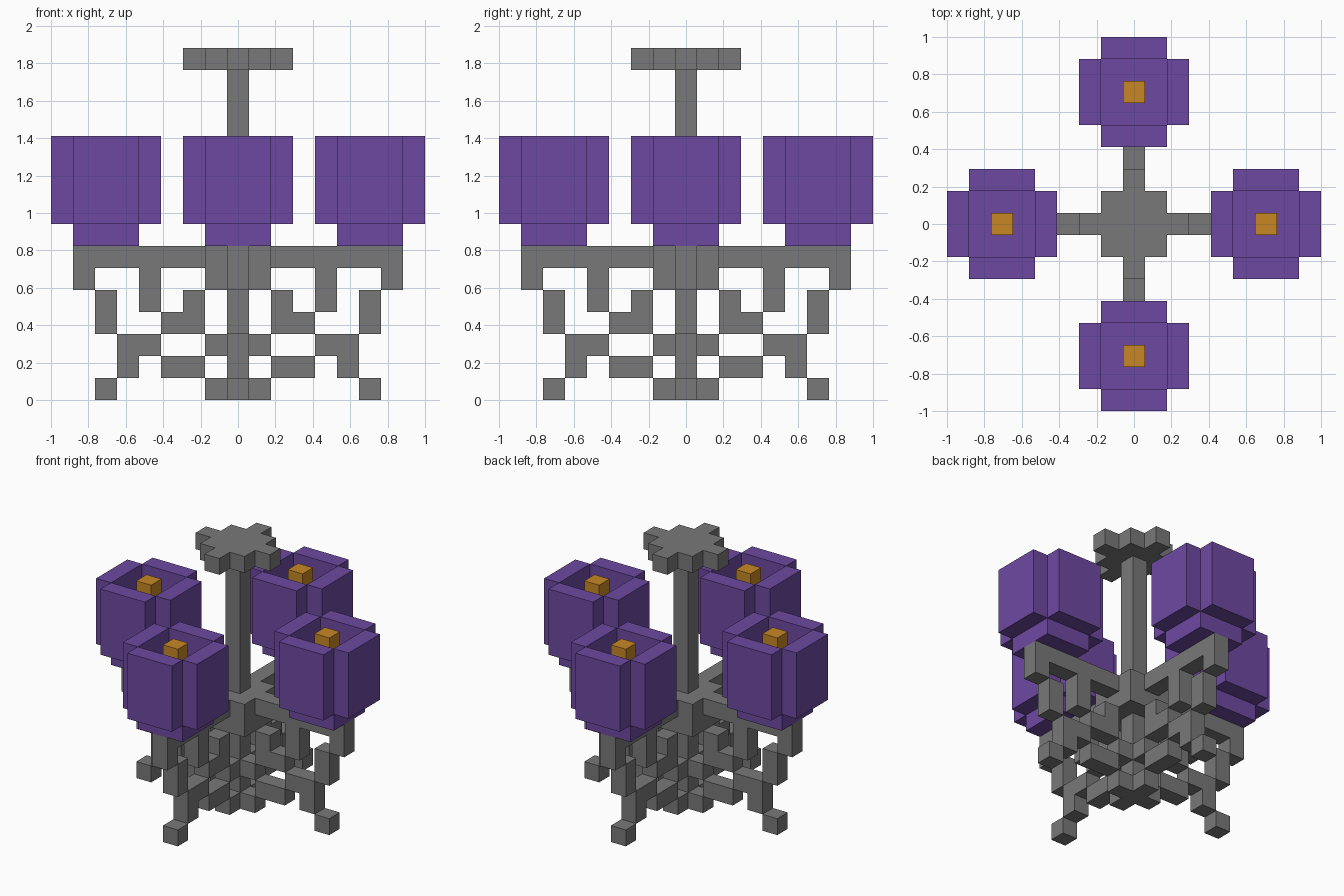
import bpy
import bmesh
from mathutils import Vector

if "Cube" in bpy.data.objects:
    bpy.data.objects.remove(bpy.data.objects["Cube"], do_unlink=True)

U = 2 / 17  # edge length of one block


def material(name, rgb):
    mat = bpy.data.materials.new(name)
    mat.use_nodes = True
    mat.diffuse_color = (*rgb, 1)
    bsdf = mat.node_tree.nodes["Principled BSDF"]
    bsdf.inputs["Base Color"].default_value = (*rgb, 1)
    bsdf.inputs["Roughness"].default_value = 0.9
    return mat


IRON = material("grey_iron", (0.19, 0.19, 0.19))
PURPLE = material("purple", (0.155, 0.066, 0.355))
ORANGE = material("orange", (0.57, 0.245, 0.018))


def block(xs, ys, zs):
    """All cells in inclusive index ranges."""
    return {(x, y, z)
            for x in range(xs[0], xs[1] + 1)
            for y in range(ys[0], ys[1] + 1)
            for z in range(zs[0], zs[1] + 1)}


def turn(cells, times):
    """Quarter turns about the vertical axis."""
    for _ in range(times):
        cells = {(-y, x, z) for x, y, z in cells}
    return cells


def build(name, cells, mat):
    """Skin the outside of a set of cells and merge flat areas."""
    bm = bmesh.new()
    for cell in cells:
        for axis in range(3):
            for sign in (-1, 1):
                beside = list(cell)
                beside[axis] += sign
                if tuple(beside) in cells:
                    continue
                n, a, b = Vector(), Vector(), Vector()
                n[axis] = sign / 2
                a[(axis + 1) % 3] = 0.5
                b[(axis + 2) % 3] = sign / 2
                mid = Vector(cell) + Vector((0, 0, 0.5)) + n
                bm.faces.new([bm.verts.new((mid + c) * U)
                              for c in (-a - b, a - b, a + b, b - a)])
    bmesh.ops.remove_doubles(bm, verts=bm.verts, dist=U / 100)
    bmesh.ops.dissolve_limit(bm, angle_limit=0.01, verts=bm.verts, edges=bm.edges)
    mesh = bpy.data.meshes.new(name)
    bm.to_mesh(mesh)
    bm.free()
    mesh.materials.append(mat)
    obj = bpy.data.objects.new(name, mesh)
    bpy.context.collection.objects.link(obj)
    return obj


# Central post with hub, and the star-shaped cap on top
hub = block((-1, 1), (-1, 1), (5, 6))
build("centre_post", block((0, 0), (0, 0), (0, 14)) | hub, IRON)
cap = block((-1, 1), (-1, 1), (15, 15))
cap |= block((-2, 2), (0, 0), (15, 15)) | block((0, 0), (-2, 2), (15, 15))
build("top_cap", cap, IRON)


def strip(x0, x1, z0, z1):
    return block((x0, x1), (0, 0), (z0, z1))


# One side of the stand, drawn along +x
arm = strip(2, 7, 6, 6) | strip(7, 7, 5, 5) | strip(4, 4, 4, 5)
leg = strip(6, 6, 3, 4) | strip(4, 5, 2, 2) | strip(5, 5, 1, 1) | strip(6, 6, 0, 0)
scroll = strip(2, 2, 4, 4) | strip(2, 3, 3, 3) | strip(2, 3, 1, 1)
scroll |= strip(1, 1, 2, 2) | strip(1, 1, 0, 0)

# Cup: 3x3 base, four walls that meet at their edges, and a flame inside
cup = block((5, 7), (-1, 1), (7, 7))
cup |= block((4, 4), (-1, 1), (8, 11)) | block((8, 8), (-1, 1), (8, 11))
cup |= block((5, 7), (-2, -2), (8, 11)) | block((5, 7), (2, 2), (8, 11))
flame = strip(6, 6, 8, 11)

for i, side in enumerate(("left", "back", "right", "front")):
    build(side + "_arm", turn(arm, i), IRON)
    build(side + "_leg", turn(leg, i), IRON)
    build(side + "_scroll", turn(scroll, i), IRON)
    build(side + "_cup", turn(cup, i), PURPLE)
    build(side + "_flame", turn(flame, i), ORANGE)
